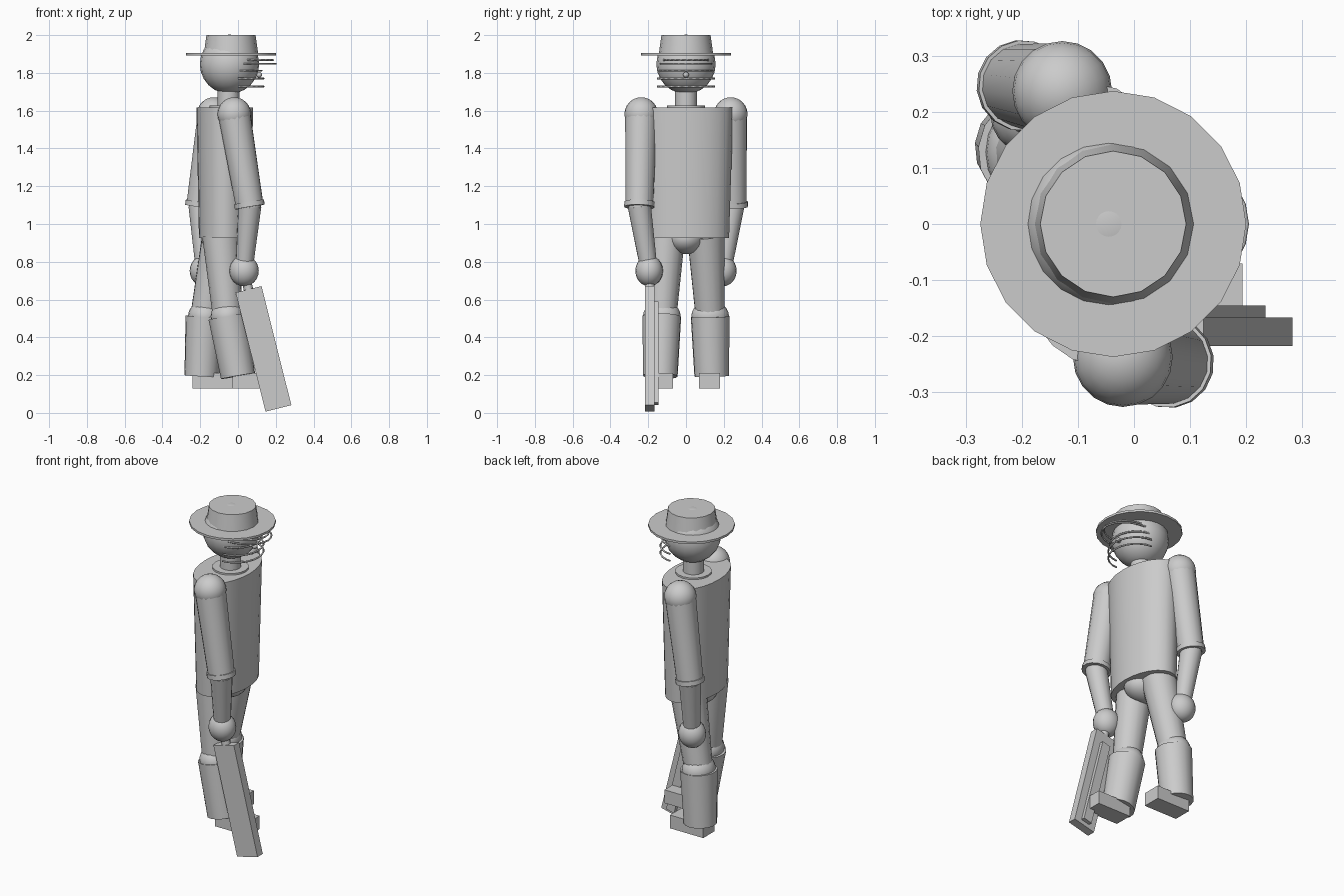
import bpy, math
from mathutils import Vector, Matrix

cube = bpy.data.objects.get("Cube")
if cube:
    bpy.data.objects.remove(cube)

GREY = (0.6, 0.6, 0.6, 1)
mat = bpy.data.materials.new("light grey")
mat.use_nodes = True
mat.diffuse_color = GREY
mat.node_tree.nodes["Principled BSDF"].inputs["Base Color"].default_value = GREY


def finish(name):
    ob = bpy.context.object
    ob.name = name
    ob.data.materials.append(mat)
    if ob.type == 'MESH':
        bpy.ops.object.shade_smooth_by_angle(angle=math.radians(35))
    return ob


def tube(name, a, b, r1, r2, sides=16, squash=1.0):
    """Tapered cylinder from a to b; squash scales its x width."""
    a, b = Vector(a), Vector(b)
    d = b - a
    bpy.ops.mesh.primitive_cone_add(vertices=sides, radius1=r1, radius2=r2, depth=d.length)
    ob = finish(name)
    turn = Vector((0, 0, 1)).rotation_difference(d)
    ob.data.transform(Matrix.Translation((a + b) / 2) @ turn.to_matrix().to_4x4()
                      @ Matrix.Diagonal((squash, 1, 1, 1)))
    return ob


def ball(name, c, size):
    bpy.ops.mesh.primitive_uv_sphere_add(segments=20, ring_count=12, radius=1, location=c)
    bpy.context.object.scale = size if isinstance(size, tuple) else (size,) * 3
    return finish(name)


def box(name, c, size, tilt=0):
    bpy.ops.mesh.primitive_cube_add(size=1, location=c, rotation=(0, tilt, 0))
    bpy.context.object.scale = size
    return finish(name)


def bar(name, z, reach, half, thick=0.005, start=0.0):
    """Thin rod bent around the face."""
    cu = bpy.data.curves.new(name, 'CURVE')
    cu.dimensions = '3D'
    cu.bevel_depth = thick
    cu.bevel_resolution = 1
    sp = cu.splines.new('POLY')
    n = 12
    sp.points.add(n)
    for i, p in enumerate(sp.points):
        t = math.pi * (i / n - 0.5)
        p.co = (start + (reach - start) * math.cos(t), half * math.sin(t), z, 1)
    ob = bpy.data.objects.new(name, cu)
    bpy.context.collection.objects.link(ob)
    cu.materials.append(mat)


# Hat, head and neck
HX = -0.037
tube("hat_brim", (HX, 0, 1.892), (HX, 0, 1.905), 0.237, 0.237, 20)
tube("hat_crown", (HX, 0, 1.9), (HX, 0, 2.0), 0.144, 0.13, 16)
ball("head", (-0.045, 0, 1.846), 0.157)
tube("neck", (-0.05, 0, 1.6), (-0.05, 0, 1.74), 0.058, 0.058)
tube("collar", (-0.05, 0, 1.6), (-0.05, 0, 1.627), 0.1, 0.1)
ball("nose", (0.112, 0, 1.79), 0.015)

# Face guard
for i, (z, reach, half) in enumerate([(1.868, 0.185, 0.12), (1.848, 0.2, 0.135),
                                      (1.812, 0.125, 0.14), (1.77, 0.135, 0.15),
                                      (1.728, 0.135, 0.15)]):
    bar(f"guard_bar_{i + 1}", z, reach, half, start=0.03 if i < 2 else 0.0)

# Torso and pelvis
tube("torso", (-0.07, 0, 0.925), (-0.07, 0, 1.617), 0.228, 0.25, 24, 0.6)
ball("pelvis", (-0.075, 0, 0.925), (0.12, 0.1, 0.085))

# Arms: side, shoulder x, elbow x, hand x
for side, s, sx, ex, hx in (("right", -1, -0.02, 0.062, 0.032),
                            ("left", 1, -0.128, -0.2, -0.178)):
    shoulder = Vector((sx, s * 0.237, 1.582))
    elbow = Vector((ex, s * 0.247, 1.095))
    hand = Vector((hx, s * 0.195, 0.752))
    ball(side + "_shoulder", shoulder, 0.089)
    tube(side + "_sleeve", shoulder, elbow, 0.086, 0.074)
    tube(side + "_cuff", elbow.lerp(shoulder, 0.045), elbow.lerp(shoulder, -0.01), 0.081, 0.081)
    ball(side + "_elbow", elbow, 0.06)
    tube(side + "_forearm", elbow, hand, 0.062, 0.045)
    ball(side + "_hand", hand, (0.078, 0.073, 0.082))

# Legs: side, hip x, knee x, ankle x, foot x
for side, s, hx, kx, ax, fx in (("right", -1, -0.09, -0.055, 0.0, 0.082),
                                ("left", 1, -0.09, -0.175, -0.192, -0.13)):
    hip = Vector((hx, s * 0.105, 0.94))
    knee = Vector((kx, s * 0.128, 0.51))
    ankle = Vector((ax, s * 0.136, 0.195))
    tube(side + "_thigh", hip, knee, 0.1, 0.078)
    ball(side + "_knee", knee, (0.09, 0.1, 0.085))
    tube(side + "_pad", knee, ankle, 0.103, 0.092)
    box(side + "_foot", (fx, s * 0.125, 0.17), (0.222, 0.11, 0.08))

# Bat, hanging from the right hand
TILT = -math.radians(14.1)
box("bat_blade", (0.135, -0.192, 0.339), (0.141, 0.05, 0.65), TILT)
box("bat_ridge", (0.141, -0.157, 0.315), (0.055, 0.024, 0.55), TILT)
tube("bat_handle", (0.056, -0.192, 0.65), (0.032, -0.192, 0.76), 0.025, 0.025, 12)
